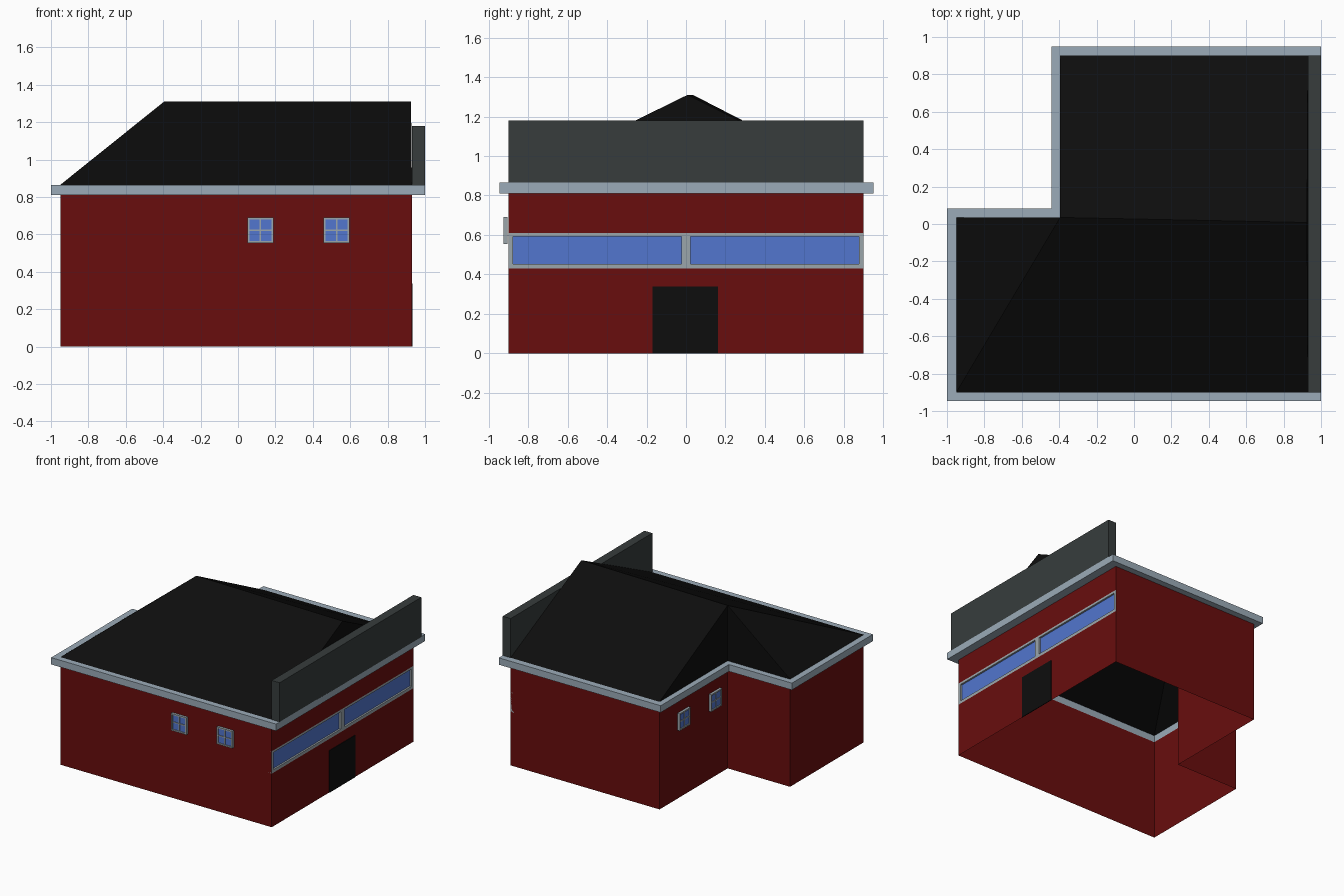
import bpy, bmesh, math
from mathutils import Matrix, Vector

if "Cube" in bpy.data.objects:
    bpy.data.objects.remove(bpy.data.objects["Cube"])


def material(name, r, g, b):
    m = bpy.data.materials.new(name)
    m.diffuse_color = (r, g, b, 1)
    m.use_nodes = True
    m.node_tree.nodes["Principled BSDF"].inputs["Base Color"].default_value = m.diffuse_color
    return m


RED = material("red wall", 0.14, 0.004, 0.004)
BLACK = material("black roof", 0.004, 0.004, 0.004)
TRIM = material("blue grey trim", 0.33, 0.41, 0.48)
SLATE = material("dark slate", 0.038, 0.046, 0.046)
FRAME = material("window frame grey", 0.33, 0.38, 0.41)
GLASS = material("blue glass", 0.085, 0.18, 0.62)


def finish(name, bm, mats, matrix=Matrix()):
    mesh = bpy.data.meshes.new(name)
    bm.to_mesh(mesh)
    bm.free()
    for m in mats:
        mesh.materials.append(m)
    ob = bpy.data.objects.new(name, mesh)
    ob.matrix_world = matrix
    bpy.context.collection.objects.link(ob)
    return ob


def add_box(bm, lo, hi, index=0):
    lo, hi = Vector(lo), Vector(hi)
    size = hi - lo
    mat = Matrix.Translation((lo + hi) / 2) @ Matrix.Diagonal((*size, 1))
    for v in bmesh.ops.create_cube(bm, size=1, matrix=mat)["verts"]:
        for f in v.link_faces:
            f.material_index = index


def box(name, lo, hi, mat):
    bm = bmesh.new()
    add_box(bm, lo, hi)
    return finish(name, bm, [mat])


def from_faces(name, points, faces, mat):
    bm = bmesh.new()
    vs = [bm.verts.new(p) for p in points]
    for f in faces:
        bm.faces.new([vs[i] for i in f])
    return finish(name, bm, [mat])


# L-shaped footprint, counter-clockwise; edge 1 is the street side (+x)
X0, XN, X1, Y0, YN, Y1 = -0.95, -0.395, 0.93, -0.9, 0.035, 0.9
plan = [(X0, Y0), (X1, Y0), (X1, Y1), (XN, Y1), (XN, YN), (X0, YN)]
outer = [(-1, -0.945), (1, -0.945), (1, 0.95), (-0.44, 0.95), (-0.44, 0.083), (-1, 0.083)]
WALL, EAVE, RIDGE = 0.81, 0.865, 1.31
STRIP0, STRIP1 = 0.43, 0.61

# Walls: open shell, with a full-width opening on the street side
bm = bmesh.new()
for i, a in enumerate(plan):
    b = plan[(i + 1) % 6]
    spans = [(0, STRIP0), (STRIP1, WALL)] if i == 1 else [(0, WALL)]
    for z0, z1 in spans:
        bm.faces.new([bm.verts.new(p) for p in
                      ((*a, z0), (*b, z0), (*b, z1), (*a, z1))])
bmesh.ops.remove_doubles(bm, verts=bm.verts, dist=1e-4)
finish("walls", bm, [RED])

# Eaves band: square ring around the footprint
rings = [(plan, WALL), (outer, WALL), (outer, EAVE), (plan, EAVE)]
points = [(*p, z) for ring, z in rings for p in ring]
faces = [(r * 6 + i, r * 6 + (i + 1) % 6,
          (r + 1) % 4 * 6 + (i + 1) % 6, (r + 1) % 4 * 6 + i)
         for r in range(4) for i in range(6)]
from_faces("eaves_band", points, faces, TRIM)

# Roof: ridge along x, hip on the left, upright cut over the notch
roof = [(*p, EAVE) for p in plan] + [(XN, YN, RIDGE), (X1 - 0.005, 0.008, RIDGE)]
from_faces("roof", roof, [(0, 1, 7, 6), (2, 3, 6, 7), (5, 0, 6),
                          (4, 5, 6), (3, 4, 6), (1, 2, 7)], BLACK)

# Parapet and door on the street side
box("parapet", (X1, Y0, EAVE - 0.005), (1.0, Y1, 1.18), SLATE)
door = box("door", (X1 - 0.002, -0.17, 0), (X1 + 0.004, 0.162, 0.338), BLACK)

# Strip window filling the street-side opening
bm = bmesh.new()
xa, xb = X1 - 0.03, X1
add_box(bm, (xa, Y0, STRIP0), (xb, Y1, STRIP0 + 0.024))
add_box(bm, (xa, Y0, STRIP1 - 0.018), (xb, Y1, STRIP1))
for ya, yb in ((Y0, Y0 + 0.022), (-0.022, 0.022), (Y1 - 0.022, Y1)):
    add_box(bm, (xa, ya, STRIP0 + 0.024), (xb, yb, STRIP1 - 0.018))
add_box(bm, (X1 - 0.02, Y0 + 0.02, STRIP0 + 0.02),
        (X1 - 0.014, Y1 - 0.02, STRIP1 - 0.015), 1)
finish("strip_window", bm, [FRAME, GLASS])


# Small four-pane windows, modelled facing -y and then turned
def small_window(name, x, y, turn):
    bm = bmesh.new()
    h, t = 0.069, 0.011
    for s in (-1, 1):
        a, b = sorted((s * h, s * (h - t)))
        add_box(bm, (a, -0.025, -h), (b, -0.005, h))
        add_box(bm, (-h + t, -0.025, a), (h - t, -0.005, b))
    add_box(bm, (-0.004, -0.022, -h + t), (0.004, -0.008, h - t))
    add_box(bm, (-h + t, -0.022, -0.004), (h - t, -0.008, 0.004))
    add_box(bm, (-h + t, -0.017, -h + t), (h - t, -0.011, h - t), 1)
    finish(name, bm, [FRAME, GLASS],
           Matrix.Translation((x, y, 0.622)) @ Matrix.Rotation(turn, 4, "Z"))


for i, x in enumerate((0.12, 0.527)):
    small_window(f"front_window_{i + 1}", x, Y0, 0)
for i, y in enumerate((0.21, 0.61)):
    small_window(f"notch_window_{i + 1}", XN, y, -math.pi / 2)
